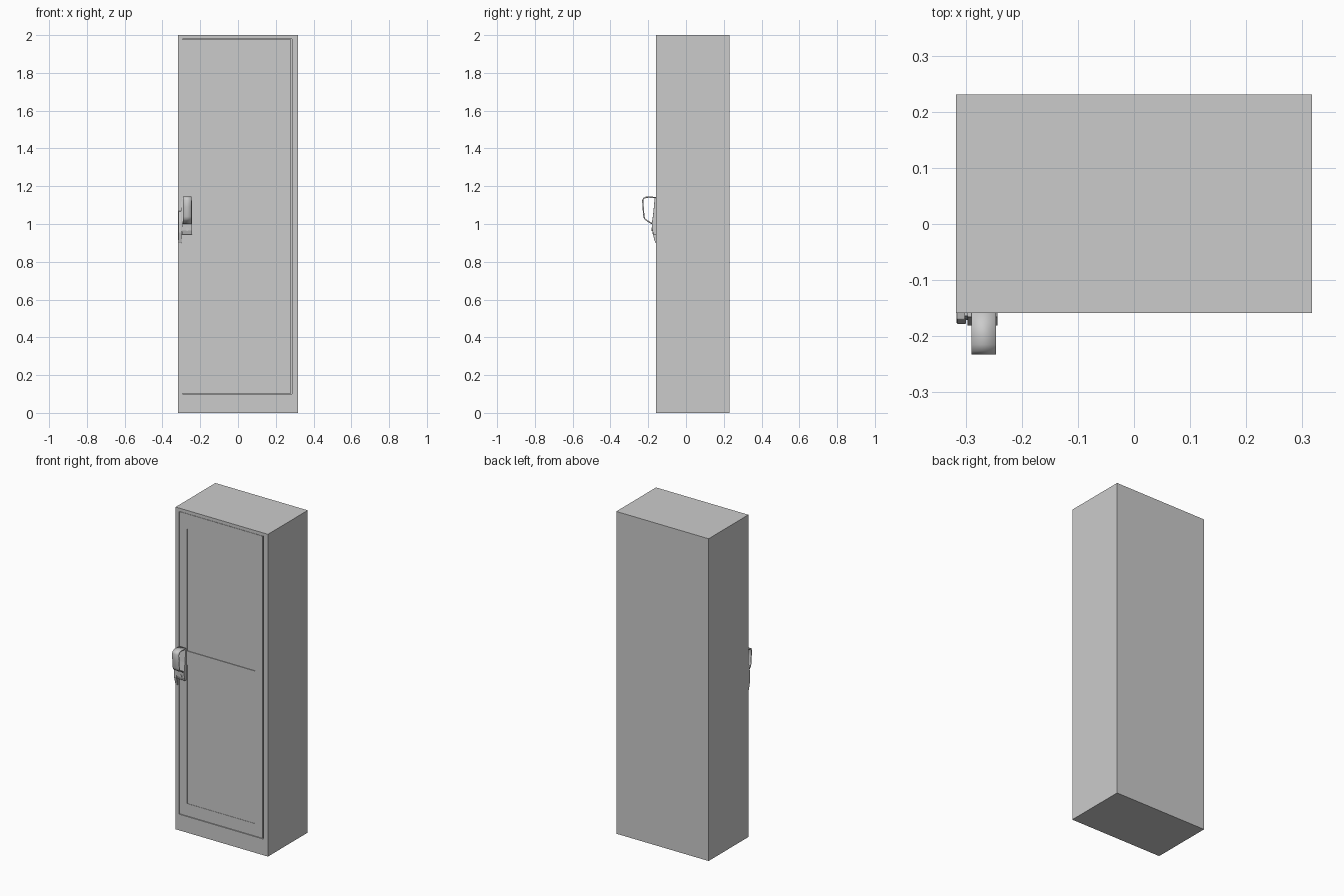
import bpy, bmesh

if "Cube" in bpy.data.objects:
    bpy.data.objects.remove(bpy.data.objects["Cube"])

FRONT, BACK = -0.159, 0.231


def finish(name, bm):
    bmesh.ops.recalc_face_normals(bm, faces=bm.faces)
    me = bpy.data.meshes.new(name)
    bm.to_mesh(me)
    bm.free()
    ob = bpy.data.objects.new(name, me)
    bpy.context.collection.objects.link(ob)
    return ob


def box(name, x, y, z):
    bm = bmesh.new()
    bmesh.ops.create_cube(bm, size=1)
    for v in bm.verts:
        for i, (a, b) in enumerate((x, y, z)):
            v.co[i] = a if v.co[i] < 0 else b
    return finish(name, bm)


def recess(bm, x, z, depth, y):
    """Inset a rectangular recess into the front face lying under the rectangle."""
    for axis, vals in ((0, x), (2, z)):
        for val in vals:
            co, no = [0, 0, 0], [0, 0, 0]
            co[axis], no[axis] = val, 1
            faces = [f for f in bm.faces if all(abs(v.co.y - y) < 1e-5 for v in f.verts)]
            geom = faces + list({e for f in faces for e in f.edges}) + list({v for f in faces for v in f.verts})
            bmesh.ops.bisect_plane(bm, geom=geom, plane_co=co, plane_no=no)
    inside = []
    for f in bm.faces:
        c = f.calc_center_median()
        if abs(c.y - y) < 1e-5 and x[0] < c.x < x[1] and z[0] < c.z < z[1]:
            inside.append(f)
    res = bmesh.ops.extrude_face_region(bm, geom=inside)
    bmesh.ops.delete(bm, geom=inside, context='FACES')
    for v in res['geom']:
        if isinstance(v, bmesh.types.BMVert):
            v.co.y += depth


def side_profile(name, pts, x0, x1, bevel=0.0):
    """Extrude a closed (y, z) profile along x."""
    bm = bmesh.new()
    f = bm.faces.new([bm.verts.new((x0, y, z)) for y, z in pts])
    r = bmesh.ops.extrude_face_region(bm, geom=[f])
    for v in r['geom']:
        if isinstance(v, bmesh.types.BMVert):
            v.co.x = x1
    ob = finish(name, bm)
    if bevel:
        m = ob.modifiers.new("edge_bevel", 'BEVEL')
        m.width, m.segments = bevel, 2
    return ob


# Cabinet body with a shallow door opening
body = box("cabinet_body", (-0.317, 0.317), (FRONT, BACK), (0, 2))
bm = bmesh.new()
bm.from_mesh(body.data)
recess(bm, (-0.293, 0.286), (0.10, 1.98), 0.012, FRONT)
bm.to_mesh(body.data)
bm.free()

# Door leaf with two pressed panels, leaving a narrow hinge gap on the right
door_y = FRONT + 0.001
door = box("door", (-0.2925, 0.280), (door_y, FRONT + 0.014), (0.103, 1.978))
bm = bmesh.new()
bm.from_mesh(door.data)
recess(bm, (-0.238, 0.228), (1.127, 1.884), 0.004, door_y)
recess(bm, (-0.238, 0.228), (0.18, 1.04), 0.002, door_y)
bm.to_mesh(door.data)
bm.free()

# Handle back plate, tapering toward its lower end
side_profile("handle_plate", [(-0.155, 1.138), (-0.166, 1.138), (-0.173, 1.06), (-0.181, 1.0),
                              (-0.179, 0.965), (-0.172, 0.945), (-0.155, 0.945)],
             -0.297, -0.243, 0.002)

# Latch lug beside the plate
side_profile("latch_lug", [(-0.155, 1.07), (-0.170, 1.066), (-0.178, 1.01), (-0.178, 0.955),
                           (-0.163, 0.90), (-0.155, 0.90)],
             -0.316, -0.299, 0.002)
side_profile("latch_web", [(-0.155, 1.12), (-0.164, 1.12), (-0.171, 1.04), (-0.171, 0.96), (-0.155, 0.96)],
             -0.302, -0.295)

# Folded strap grip
path = [(-0.158, 1.139), (-0.198, 1.143), (-0.214, 1.141), (-0.224, 1.136), (-0.229, 1.126),
        (-0.227, 1.09), (-0.223, 1.04), (-0.219, 1.028), (-0.210, 1.020), (-0.192, 1.009), (-0.176, 1.0)]
bm = bmesh.new()
rows = [[bm.verts.new((x, y, z)) for x in (-0.290, -0.246)] for y, z in path]
for a, b in zip(rows, rows[1:]):
    bm.faces.new((a[0], a[1], b[1], b[0]))
grip = finish("handle_grip", bm)
m = grip.modifiers.new("thickness", 'SOLIDIFY')
m.thickness, m.offset = 0.007, 0
bpy.context.view_layer.objects.active = grip
grip.select_set(True)
bpy.ops.object.shade_smooth_by_angle()
grip.select_set(False)

# Keyhole disc on the lower plate
bm = bmesh.new()
bmesh.ops.create_cone(bm, cap_ends=True, segments=16, radius1=0.009, radius2=0.009, depth=0.012)
for v in bm.verts:
    v.co.xyz = (v.co.x - 0.268, v.co.z - 0.176, v.co.y + 0.972)
finish("lock_disc", bm)
